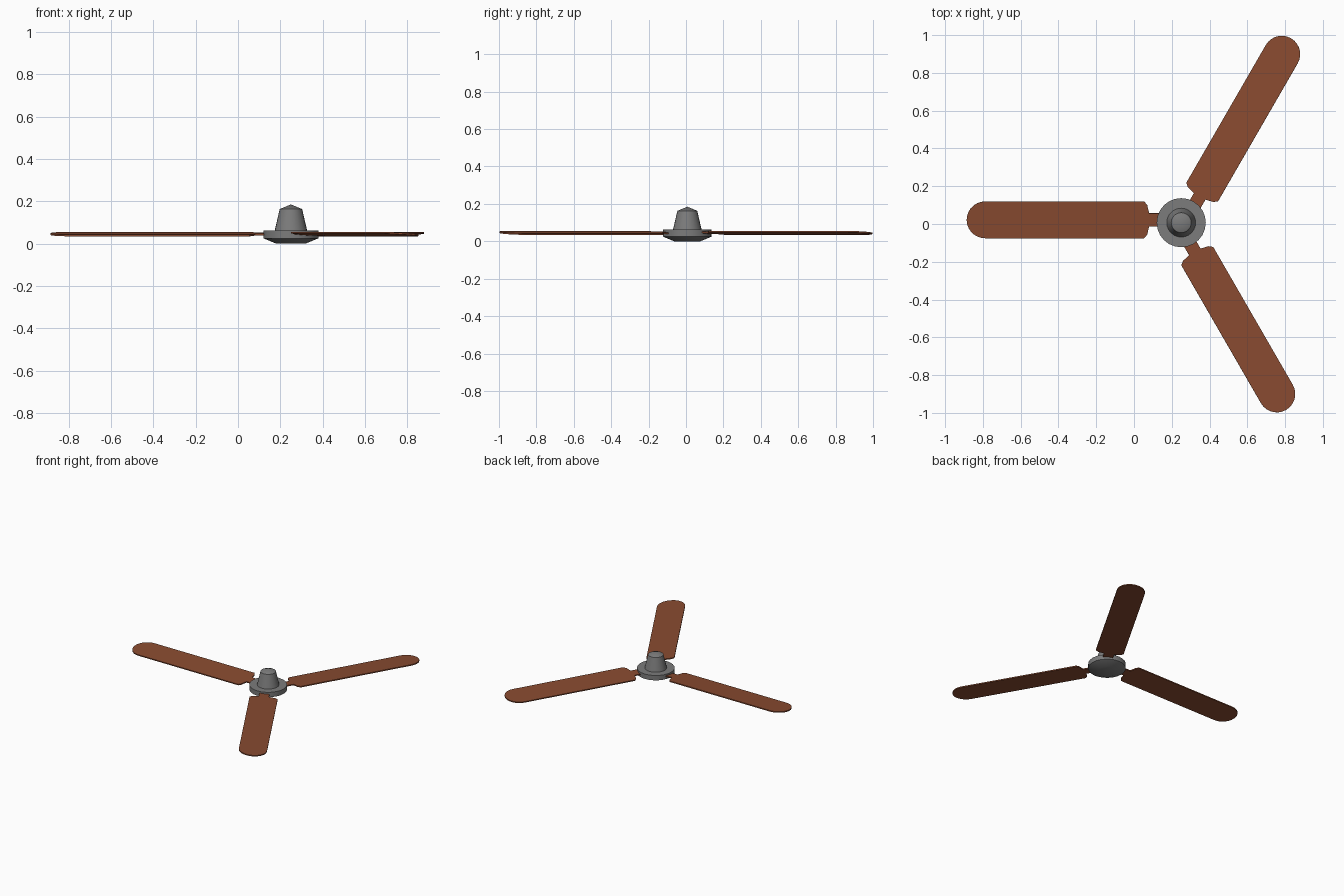
import bpy, bmesh, math
from mathutils import Matrix, Vector

cube = bpy.data.objects.get("Cube")
if cube:
    bpy.data.objects.remove(cube, do_unlink=True)

HUB = Vector((0.25, 0.007, 0))


def material(name, rgb):
    m = bpy.data.materials.new(name)
    m.use_nodes = True
    m.diffuse_color = (*rgb, 1)
    m.node_tree.nodes["Principled BSDF"].inputs["Base Color"].default_value = (*rgb, 1)
    return m


grey = material("grey metal", (0.2, 0.2, 0.2))
brown = material("brown wood", (0.25, 0.07, 0.03))


def finish(name, bm, mat, angle):
    bmesh.ops.recalc_face_normals(bm, faces=bm.faces)
    mesh = bpy.data.meshes.new(name)
    bm.to_mesh(mesh)
    bm.free()
    mesh.materials.append(mat)
    ob = bpy.data.objects.new(name, mesh)
    bpy.context.collection.objects.link(ob)
    bpy.ops.object.select_all(action='DESELECT')
    ob.select_set(True)
    bpy.context.view_layer.objects.active = ob
    bpy.ops.object.shade_smooth_by_angle(angle=math.radians(angle))
    return ob


def lathe(name, profile, mat, sides=24):
    bm = bmesh.new()
    verts = [bm.verts.new((r, 0, z)) for r, z in profile]
    edges = [bm.edges.new(pair) for pair in zip(verts, verts[1:])]
    bmesh.ops.spin(bm, geom=verts + edges, cent=(0, 0, 0), axis=(0, 0, 1),
                   angle=math.tau, steps=sides, use_duplicate=False)
    bmesh.ops.remove_doubles(bm, verts=bm.verts, dist=0.0005)
    finish(name, bm, mat, 25).location = HUB


# Motor housing and the tapered canopy above it
lathe("motor_housing", [(0, 0), (0.07, 0), (0.13, 0.025), (0.13, 0.062), (0, 0.062)], grey)
lathe("canopy", [(0, 0.06), (0.077, 0.06), (0.053, 0.163), (0, 0.185)], grey)


# Blade outline along +x: narrow arm, stepped root, rounded tip
def blade(name, angle):
    half, tip = 0.0975, 1.136
    side = [(0.09, 0.035), (0.17, 0.035), (0.18, 0.078), (0.196, half)]
    arc = [(tip - half + half * math.cos(a), half * math.sin(a))
           for a in (math.pi / 2 - math.pi * i / 14 for i in range(15))]
    outline = side + arc + [(x, -y) for x, y in reversed(side)]
    bm = bmesh.new()
    face = bm.faces.new([bm.verts.new((x, y, -0.004)) for x, y in outline])
    top = bmesh.ops.extrude_face_region(bm, geom=[face])["geom"]
    bmesh.ops.translate(bm, verts=[v for v in top if isinstance(v, bmesh.types.BMVert)],
                        vec=(0, 0, 0.008))
    pitch = Matrix.Rotation(math.radians(-4), 4, 'X')
    place = (Matrix.Translation(HUB) @ Matrix.Rotation(math.radians(angle), 4, 'Z')
             @ Matrix.Translation((0, -0.015, 0.045)) @ pitch)
    bmesh.ops.transform(bm, matrix=place, verts=bm.verts)
    finish(name, bm, brown, 30)


for name, angle in (("left_rear_blade", 60), ("right_blade", 180), ("left_front_blade", 300)):
    blade(name, angle)
